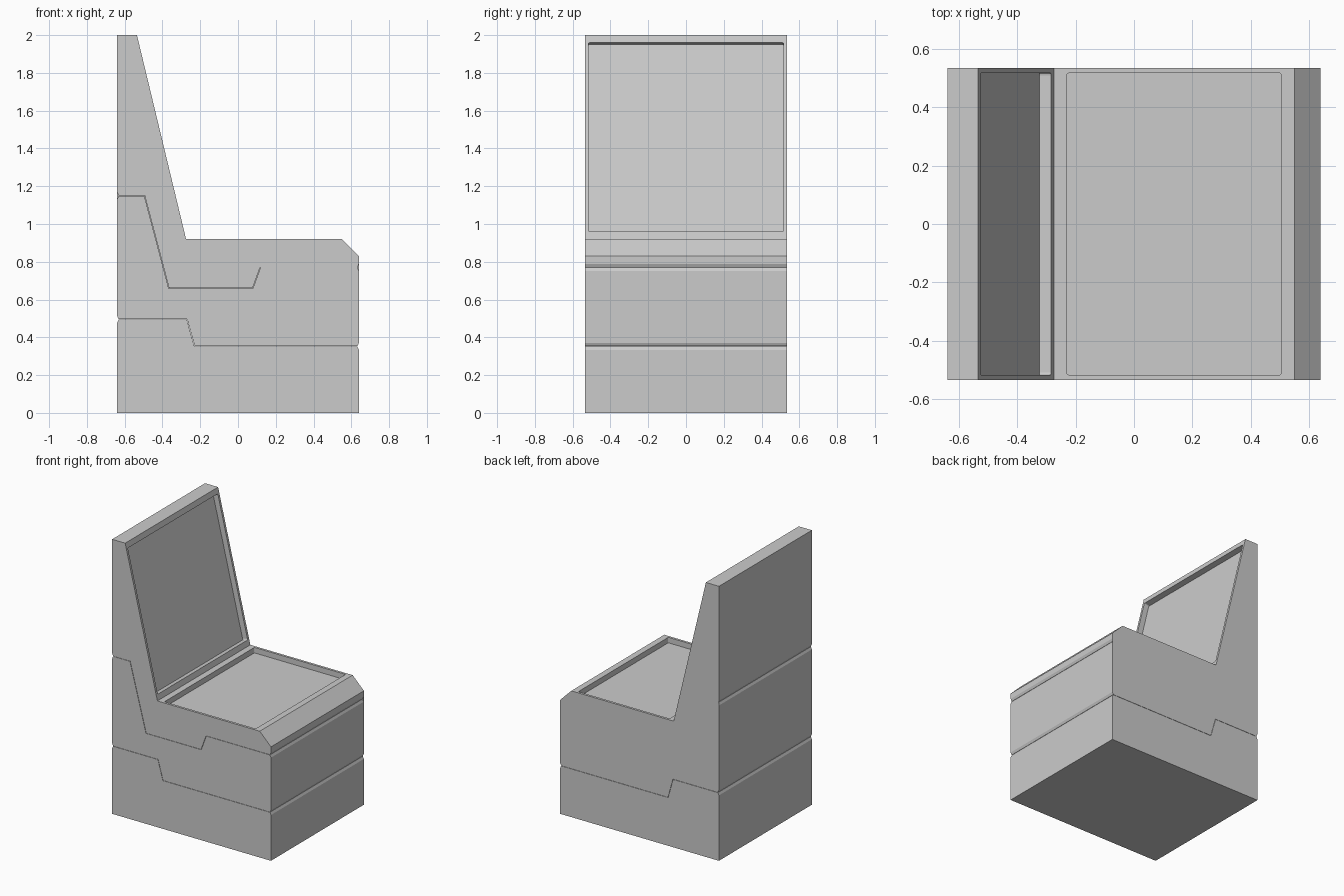
import bpy, bmesh, math

if "Cube" in bpy.data.objects:
    bpy.data.objects.remove(bpy.data.objects["Cube"])

W = 0.535   # half width in y


def prism(name, pts, y0, y1):
    """Extrude an (x, z) outline from y0 to y1."""
    bm = bmesh.new()
    face = bm.faces.new([bm.verts.new((x, y0, z)) for x, z in pts])
    ext = bmesh.ops.extrude_face_region(bm, geom=[face])
    bmesh.ops.translate(bm, vec=(0, y1 - y0, 0),
                        verts=[v for v in ext["geom"] if isinstance(v, bmesh.types.BMVert)])
    bmesh.ops.recalc_face_normals(bm, faces=bm.faces)
    return finish(name, bm)


def finish(name, bm):
    mesh = bpy.data.meshes.new(name)
    bm.to_mesh(mesh)
    bm.free()
    obj = bpy.data.objects.new(name, mesh)
    bpy.context.collection.objects.link(obj)
    return obj


def panel_cutter(name, length, width, loc, angle):
    """Thin slab (local x = thickness) with slightly rounded corners."""
    bm = bmesh.new()
    bmesh.ops.create_cube(bm, size=1)
    bmesh.ops.scale(bm, vec=(0.08, width, length), verts=bm.verts)
    corners = [e for e in bm.edges if abs(e.verts[0].co.x - e.verts[1].co.x) > 0.05]
    bmesh.ops.bevel(bm, geom=corners, offset=0.008, segments=3, profile=0.5, affect='EDGES')
    obj = finish(name, bm)
    obj.location = loc
    obj.rotation_euler = (0, angle, 0)
    return obj


def seam_cutter(name, path, y0, y1):
    """Hairline joint following a path of (x, z, side), flaring to shallow V grooves."""
    w = 0.001
    zb, zf = path[0][1], path[-1][1]
    line = [(-0.66, zb, 0, 0.063), (-0.632, zb, 0, w)]
    line += [(x, z, s * w, w) for x, z, s in path[1:-1]]
    line += [(0.632, zf, 0, w), (0.66, zf, 0, 0.063)]
    upper = [(x + dx, z + dz) for x, z, dx, dz in line]
    lower = [(x - dx, z - dz) for x, z, dx, dz in line]
    return prism(name, upper + lower[::-1], y0, y1)


# Solid chair body
body = prism("chair_body", [(-0.64, 0), (0.64, 0), (0.64, 0.83), (0.55, 0.92),
                            (-0.275, 0.92), (-0.535, 2), (-0.64, 2)], -W, W)

cutters = [
    # Recessed panels in the seat and the sloping backrest
    panel_cutter("seat_recess", 0.735, 1.035, (0.1375, 0, 0.92), math.pi / 2),
    panel_cutter("backrest_recess", 1.029, 1.035, (-0.405, 0, 1.46), -math.atan2(0.26, 1.08)),
    # Stepped joints with grooves on the front and back
    seam_cutter("lower_joint", [(-0.64, 0.495, 0), (-0.27, 0.495, 1), (-0.23, 0.352, 1),
                                (0.64, 0.352, 0)], -0.6, 0.6),
    seam_cutter("upper_joint", [(-0.64, 1.15, 0), (-0.495, 1.15, 1), (-0.366, 0.66, 1),
                                (0.078, 0.66, -1), (0.118, 0.77, -1), (0.64, 0.77, 0)],
                -0.6, 0.532),
]
for c in cutters:
    c.hide_render = True
    c.hide_viewport = True
    c.display_type = 'WIRE'
    mod = body.modifiers.new(c.name, 'BOOLEAN')
    mod.operation = 'DIFFERENCE'
    mod.solver = 'EXACT'
    mod.object = c
